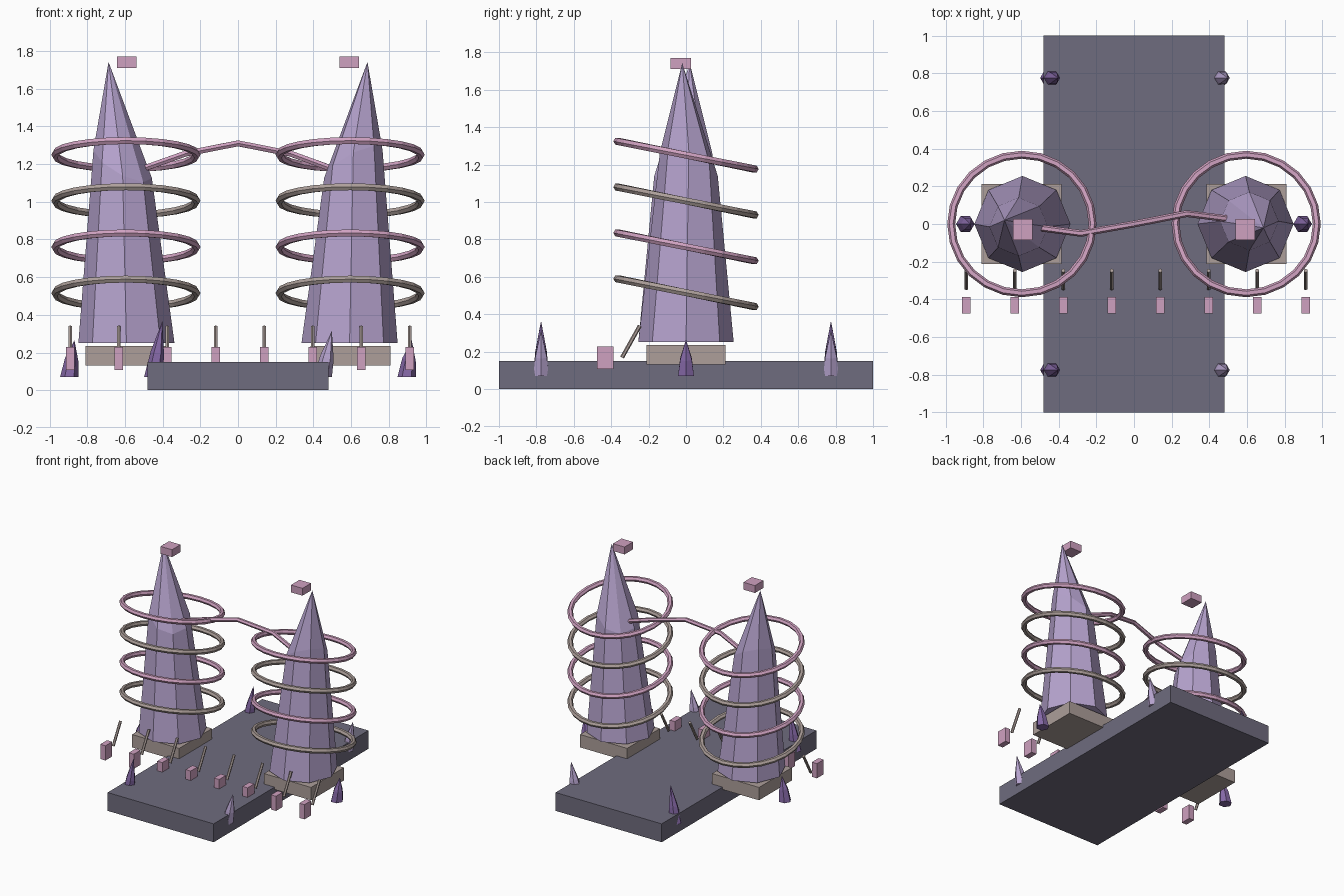
import bpy, bmesh, math
from mathutils import Vector, Matrix

if "Cube" in bpy.data.objects:
    bpy.data.objects.remove(bpy.data.objects["Cube"])


def material(name, r, g, b):
    m = bpy.data.materials.new(name)
    lin = [((c / 255 + 0.055) / 1.055) ** 2.4 for c in (r, g, b)]
    m.diffuse_color = (*lin, 1)
    m.use_nodes = True
    m.node_tree.nodes["Principled BSDF"].inputs["Base Color"].default_value = m.diffuse_color
    return m


SLATE = material("slate", 111, 108, 126)
LILAC = material("lilac", 182, 163, 206)
PINK = material("pink", 207, 161, 192)
TAUPE = material("taupe", 173, 159, 154)
VIOLET = material("violet", 133, 104, 166)


def finish(name, bm, mat):
    bmesh.ops.recalc_face_normals(bm, faces=bm.faces)
    me = bpy.data.meshes.new(name)
    bm.to_mesh(me)
    bm.free()
    me.materials.append(mat)
    ob = bpy.data.objects.new(name, me)
    bpy.context.collection.objects.link(ob)
    return ob


def box(name, centre, size, mat):
    bm = bmesh.new()
    bmesh.ops.create_cube(bm, size=1, matrix=Matrix.Translation(centre) @ Matrix.Diagonal((*size, 1)))
    return finish(name, bm, mat)


def crystal(name, base, sides, r0, r1, shoulder, tilt, apex, mat):
    """Flat base ring, tilted shoulder ring and a leaning point."""
    bm = bmesh.new()
    base, shoulder = Vector(base), Vector(shoulder)
    low, mid = [], []
    for i in range(sides):
        a = math.tau * i / sides
        d = Vector((math.cos(a), math.sin(a), 0))
        low.append(bm.verts.new(base + d * r0))
        rise = r1 * (d.x * tilt[0] + d.y * tilt[1])
        mid.append(bm.verts.new(shoulder + d * r1 + Vector((0, 0, rise))))
    tip = bm.verts.new(apex)
    bm.faces.new(low)
    for i in range(sides):
        j = (i + 1) % sides
        bm.faces.new((low[i], low[j], mid[j], mid[i]))
        bm.faces.new((mid[i], mid[j], tip))
    return finish(name, bm, mat)


def tube(name, points, radius, mat, sides=6, closed=False):
    """Sweep a small polygon along a path."""
    pts = [Vector(p) for p in points]
    n = len(pts)
    bm = bmesh.new()
    rings = []
    for i, p in enumerate(pts):
        nxt = pts[(i + 1) % n] if closed else pts[min(i + 1, n - 1)]
        prv = pts[i - 1] if closed else pts[max(i - 1, 0)]
        t = (nxt - prv).normalized()
        ref = Vector((0, 0, 1)) if abs(t.z) < 0.8 else Vector((1, 0, 0))
        u = t.cross(ref).normalized()
        v = u.cross(t)
        rings.append([bm.verts.new(p + radius * (math.cos(a) * u + math.sin(a) * v))
                      for a in (math.tau * k / sides for k in range(sides))])
    for i in range(n if closed else n - 1):
        a, b = rings[i], rings[(i + 1) % n]
        for k in range(sides):
            m = (k + 1) % sides
            bm.faces.new((a[k], a[m], b[m], b[k]))
    if not closed:
        bm.faces.new(rings[0])
        bm.faces.new(rings[-1])
    return finish(name, bm, mat)


# main slab
box("slab", (0, 0, 0.075), (0.96, 2, 0.15), SLATE)

for s, side in ((-1, "left"), (1, "right")):
    # plinth, large leaning crystal and floating cap block
    box(side + "_plinth", (s * 0.597, 0, 0.183), (0.425, 0.425, 0.105), TAUPE)
    crystal(side + "_crystal", (s * 0.592, 0, 0.25), 8, 0.255, 0.155,
            (s * 0.612, s * 0.015, 1.2), (s * 0.48, -s * 0.4),
            (s * 0.687, -s * 0.02, 1.742), LILAC)
    box(side + "_cap_block", (s * 0.59, -0.029, 1.74), (0.104, 0.11, 0.06), PINK)
    # four tilted coils
    for k in range(4):
        ring = []
        for i in range(24):
            a = math.tau * i / 24
            y = 0.375 * math.sin(a)
            ring.append((s * 0.595 + 0.375 * math.cos(a), y * math.cos(0.2),
                         0.515 + 0.245 * k - y * math.sin(0.2)))
        tube(f"{side}_coil_{k + 1}", ring, 0.021, PINK if k % 2 else TAUPE, closed=True)
    # small shards at the slab corners and beside the plinths
    height = 0.365 if s < 0 else 0.315
    for y in (-0.775, 0.775):
        x = s * 0.45
        crystal(side + "_corner_shard", (x, y, 0.07), 6, 0.048, 0.036,
                (x + 0.022, y, 0.07 + 0.42 * (height - 0.07)), (-0.3, 0),
                (x + 0.048, y, height), VIOLET if s < 0 else LILAC)
    x = s * 0.895
    crystal(side + "_side_shard", (x, 0, 0.07), 6, 0.049, 0.036,
            (x + 0.013, 0, 0.16), (-0.3, 0), (x + 0.027, 0, 0.265), VIOLET)

# bent bridge between the crystals
tube("bridge", [(-0.505, -0.02, 1.175), (-0.28, -0.05, 1.255), (0, 0, 1.31),
                (0.28, 0.055, 1.255), (0.5, 0.027, 1.175)], 0.018, PINK)

# front row of levers and blocks
for i in range(8):
    x = -0.89 + 0.2573 * i
    box(f"front_block_{i + 1}", (x, -0.432, 0.168), (0.046, 0.087, 0.12), PINK)
    tube(f"lever_{i + 1}", [(x, -0.342, 0.168), (x, -0.247, 0.338)], 0.011, TAUPE)
